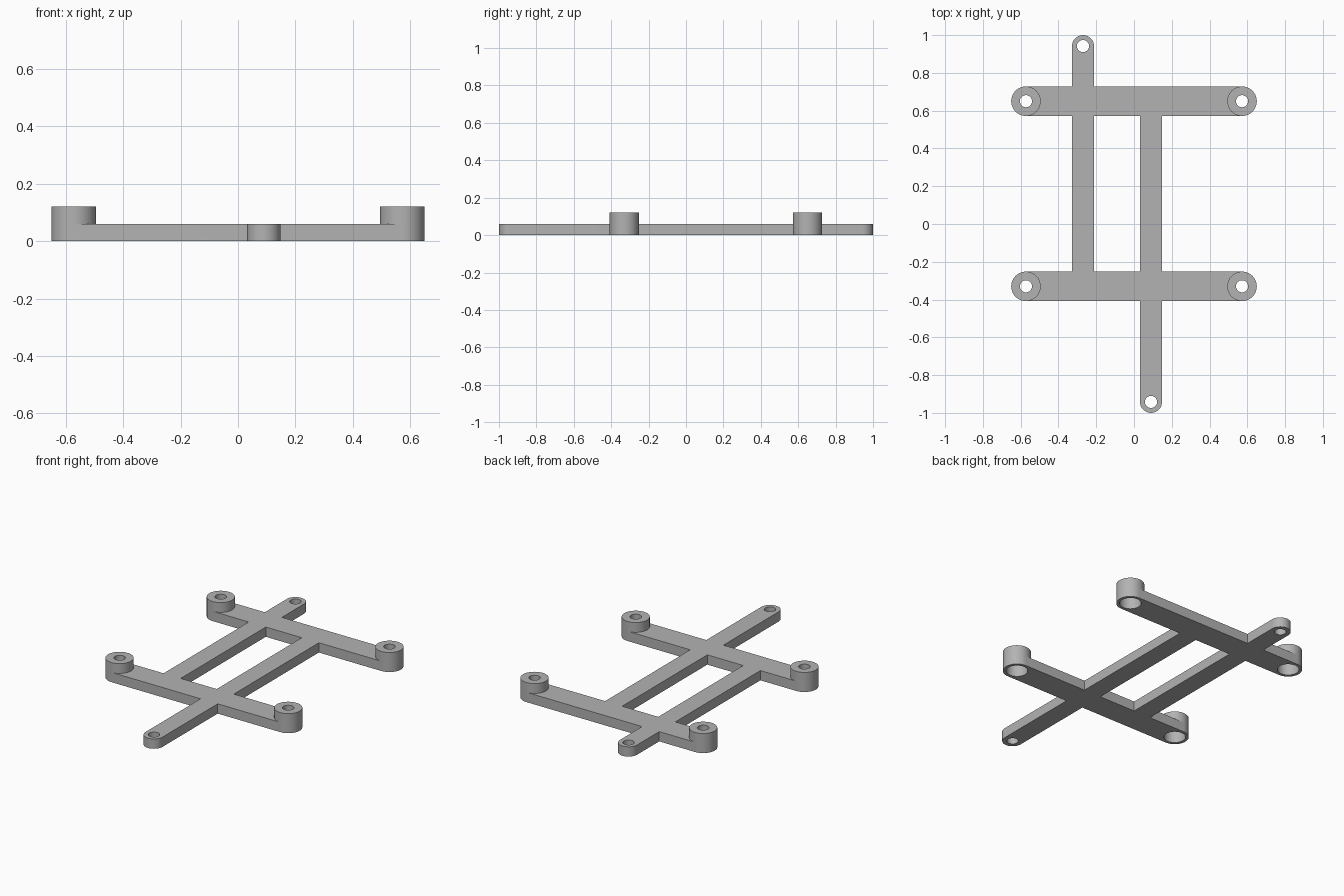
import bpy, bmesh, math

cube = bpy.data.objects.get("Cube")
if cube:
    bpy.data.objects.remove(cube, do_unlink=True)

BAR_TOP, BOSS_TOP = 0.06, 0.12
WIDE, NARROW = 0.078, 0.058      # half widths of the bars
HOLE, POCKET = 0.032, 0.06       # screw hole and underside pocket radii
POCKET_TOP = 0.08
STEPS = 32                       # sides of a half circle

grey = bpy.data.materials.new("grey plastic")
grey.use_nodes = True
colour = (0.45, 0.45, 0.45, 1)
grey.diffuse_color = colour
grey.node_tree.nodes["Principled BSDF"].inputs["Base Color"].default_value = colour


def arc(cx, cy, r, start, sweep, steps):
    return [(cx + r * math.cos(start + sweep * i / steps),
             cy + r * math.sin(start + sweep * i / steps)) for i in range(steps + 1)]


def prism(name, outline, z0, z1):
    """Extrude a flat outline from z0 to z1."""
    bm = bmesh.new()
    face = bm.faces.new([bm.verts.new((x, y, z0)) for x, y in outline])
    top = bmesh.ops.extrude_face_region(bm, geom=[face])["geom"]
    bmesh.ops.translate(bm, vec=(0, 0, z1 - z0),
                        verts=[v for v in top if isinstance(v, bmesh.types.BMVert)])
    bmesh.ops.recalc_face_normals(bm, faces=bm.faces)
    mesh = bpy.data.meshes.new(name)
    bm.to_mesh(mesh)
    bm.free()
    mesh.materials.append(grey)
    obj = bpy.data.objects.new(name, mesh)
    bpy.context.collection.objects.link(obj)
    return obj


def cylinder(name, x, y, r, z0, z1):
    return prism(name, arc(x, y, r, 0, 2 * math.pi, 2 * STEPS)[:-1], z0, z1)


def boolean(target, tool, operation):
    mod = target.modifiers.new(operation, 'BOOLEAN')
    mod.operation, mod.solver, mod.object = operation, 'EXACT', tool
    bpy.context.view_layer.objects.active = target
    bpy.ops.object.modifier_apply(modifier=mod.name)
    bpy.data.objects.remove(tool, do_unlink=True)


REAR, FRONT, END = 0.65, -0.33, 0.572
RIGHT_X, LEFT_X, TIP = -0.27, 0.09, 0.942


def cross_bar(name, y):
    outline = (arc(END, y, WIDE, -math.pi / 2, math.pi, STEPS)
               + arc(-END, y, WIDE, math.pi / 2, math.pi, STEPS))
    return prism(name, outline, 0, BAR_TOP)


def long_bar(name, x, tip, root):
    # rounded at the tip, square where it meets the far cross bar
    side = math.copysign(1, tip)
    outline = arc(x, tip, NARROW, 0, side * math.pi, STEPS)
    outline += [(x - NARROW, root), (x + NARROW, root)]
    return prism(name, outline, 0, BAR_TOP)


# Bars joined into one frame
frame = cross_bar("mounting_frame", REAR)
boolean(frame, long_bar("right_bar", RIGHT_X, TIP, FRONT), 'UNION')
boolean(frame, cross_bar("front_bar", FRONT), 'UNION')
boolean(frame, long_bar("left_bar", LEFT_X, -TIP, REAR), 'UNION')

# Corner bosses with a through hole and a wide pocket underneath
for y in (REAR, FRONT):
    for x in (-END, END):
        boolean(frame, cylinder("boss", x, y, WIDE, 0, BOSS_TOP), 'UNION')
        boolean(frame, cylinder("boss_hole", x, y, HOLE, -0.1, 0.2), 'DIFFERENCE')
        boolean(frame, cylinder("boss_pocket", x, y, POCKET, -0.1, POCKET_TOP), 'DIFFERENCE')

# Screw holes at the bar tips
for x, y in ((RIGHT_X, TIP), (LEFT_X, -TIP)):
    boolean(frame, cylinder("tip_hole", x, y, HOLE, -0.1, 0.2), 'DIFFERENCE')

# Crisp rims, smooth round walls
bpy.ops.object.select_all(action='DESELECT')
frame.select_set(True)
bpy.context.view_layer.objects.active = frame
bpy.ops.object.shade_smooth_by_angle(angle=math.radians(30))
